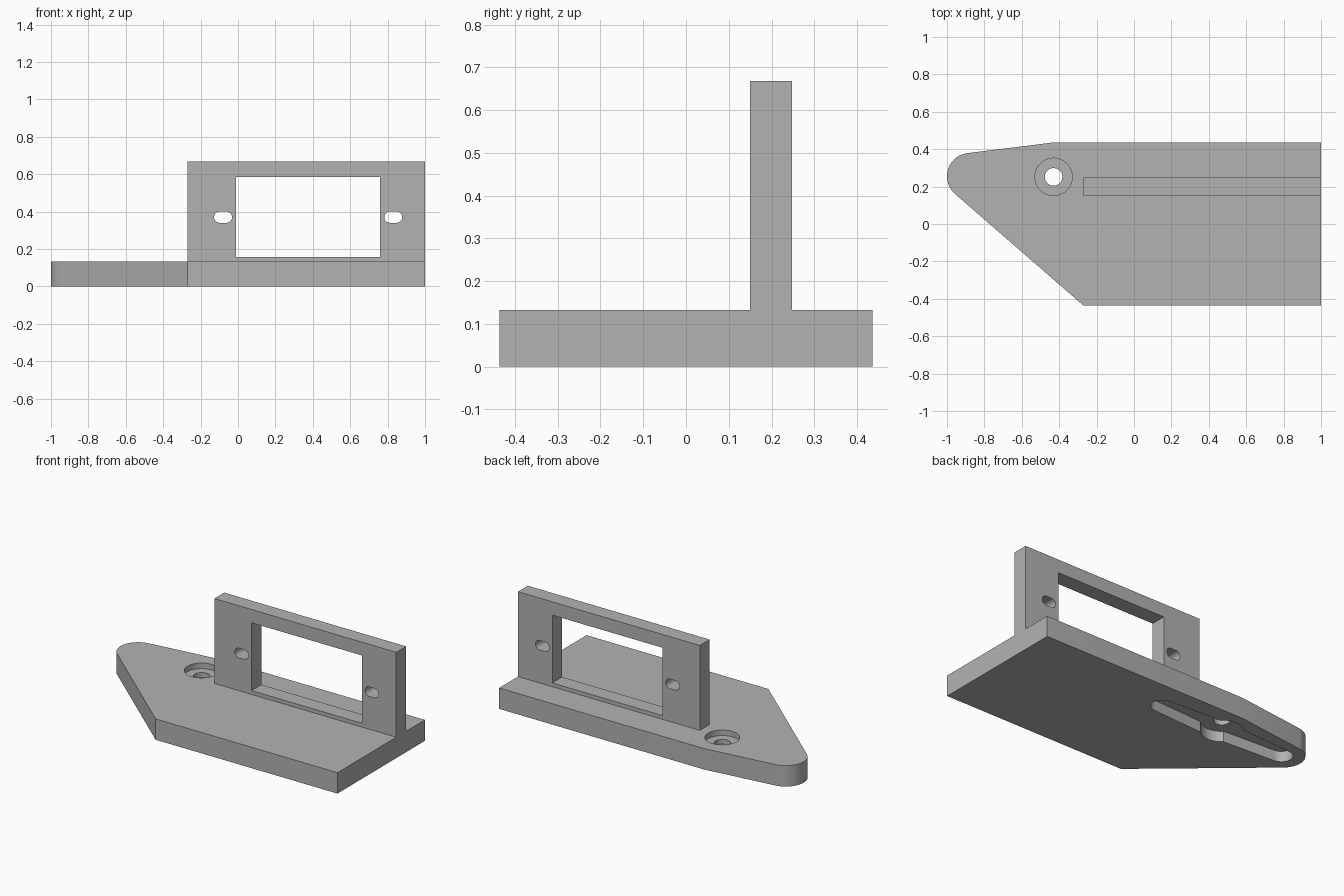
import bpy
import bmesh
from math import cos, sin, pi, atan2, asin, hypot
from mathutils import Vector

default = bpy.data.objects.get("Cube")
if default:
    bpy.data.objects.remove(default, do_unlink=True)

grey = bpy.data.materials.new("plain_grey")
grey.use_nodes = True
colour = (0.45, 0.45, 0.45, 1)
grey.diffuse_color = colour
grey.node_tree.nodes["Principled BSDF"].inputs["Base Color"].default_value = colour

THICK = 0.132                  # base plate thickness
HUB = (-0.43, 0.252)           # screw hole centre
PANEL_Y = (0.15, 0.248)        # front and back of the upright


def arc(cx, cy, r, start, end, steps=20):
    return [(cx + r * cos(start + (end - start) * i / steps),
             cy + r * sin(start + (end - start) * i / steps)) for i in range(steps + 1)]


def circle(cx, cy, r, steps=48):
    return arc(cx, cy, r, 0, 2 * pi, steps)[:-1]


def rect(x0, x1, y0, y1):
    return [(x0, y0), (x1, y0), (x1, y1), (x0, y1)]


def slot(cx, cy, length, r):
    d = length / 2 - r
    return arc(cx + d, cy, r, -pi / 2, pi / 2) + arc(cx - d, cy, r, pi / 2, 3 * pi / 2)


def extrude(name, outline, low, high, upright=False):
    """Prism from a flat outline, along z, or along y when upright."""
    bm = bmesh.new()
    place = (lambda p: (p[0], low, p[1])) if upright else (lambda p: (p[0], p[1], low))
    face = bm.faces.new([bm.verts.new(place(p)) for p in outline])
    shift = Vector((0, high - low, 0)) if upright else Vector((0, 0, high - low))
    new = bmesh.ops.extrude_face_region(bm, geom=[face], use_keep_orig=True)["geom"]
    bmesh.ops.translate(bm, vec=shift, verts=[v for v in new if isinstance(v, bmesh.types.BMVert)])
    bmesh.ops.recalc_face_normals(bm, faces=bm.faces)
    mesh = bpy.data.meshes.new(name)
    bm.to_mesh(mesh)
    bm.free()
    mesh.materials.append(grey)
    obj = bpy.data.objects.new(name, mesh)
    bpy.context.collection.objects.link(obj)
    return obj


def cut(target, cutters):
    bpy.ops.object.select_all(action="DESELECT")
    bpy.context.view_layer.objects.active = target
    target.select_set(True)
    for cutter in cutters:
        mod = target.modifiers.new("cut", "BOOLEAN")
        mod.operation = "DIFFERENCE"
        mod.solver = "EXACT"
        mod.object = cutter
        bpy.ops.object.modifier_apply(modifier=mod.name)
        bpy.data.objects.remove(cutter, do_unlink=True)
    bpy.ops.object.shade_smooth_by_angle(angle=pi / 6)


# Base plate with a rounded nose
nose = arc(-0.875, 0.255, 0.125, atan2(0.99, -0.124), atan2(-0.755, -0.656) + 2 * pi, 24)
plate = extrude("base_plate",
                [(-0.27, -0.436), (1, -0.436), (1, 0.436), (-0.43, 0.436)] + nose, 0, THICK)

# Recess under the plate: two tapered arms and a round hub
hub_r, root, tip, reach = 0.12, 0.085, 0.065, 0.5
tilt = asin((root - tip) / reach)
join = asin(root / hub_r)
half = arc(reach - tip, 0, tip, -pi / 2 + tilt, pi / 2 - tilt) + arc(0, 0, hub_r, join, pi - join, 16)
recess = half + [(-x, -y) for x, y in half]
recess = [(x + HUB[0], y + HUB[1]) for x, y in recess]
cut(plate, [
    extrude("recess_cutter", recess, -0.05, 0.067),
    extrude("counterbore_cutter", circle(*HUB, 0.1), 0.097, 0.2),
    extrude("hole_cutter", circle(*HUB, 0.047), -0.1, 0.3),
])

# Upright frame with a window and two mounting slots
panel = extrude("upright_frame", rect(-0.27, 1, THICK, 0.668), *PANEL_Y, upright=True)
openings = [rect(-0.01, 0.76, 0.156, 0.584)] + [slot(x, 0.37, 0.096, 0.03) for x in (-0.08, 0.83)]
cut(panel, [extrude("opening_cutter", o, 0, 0.4, upright=True) for o in openings])
